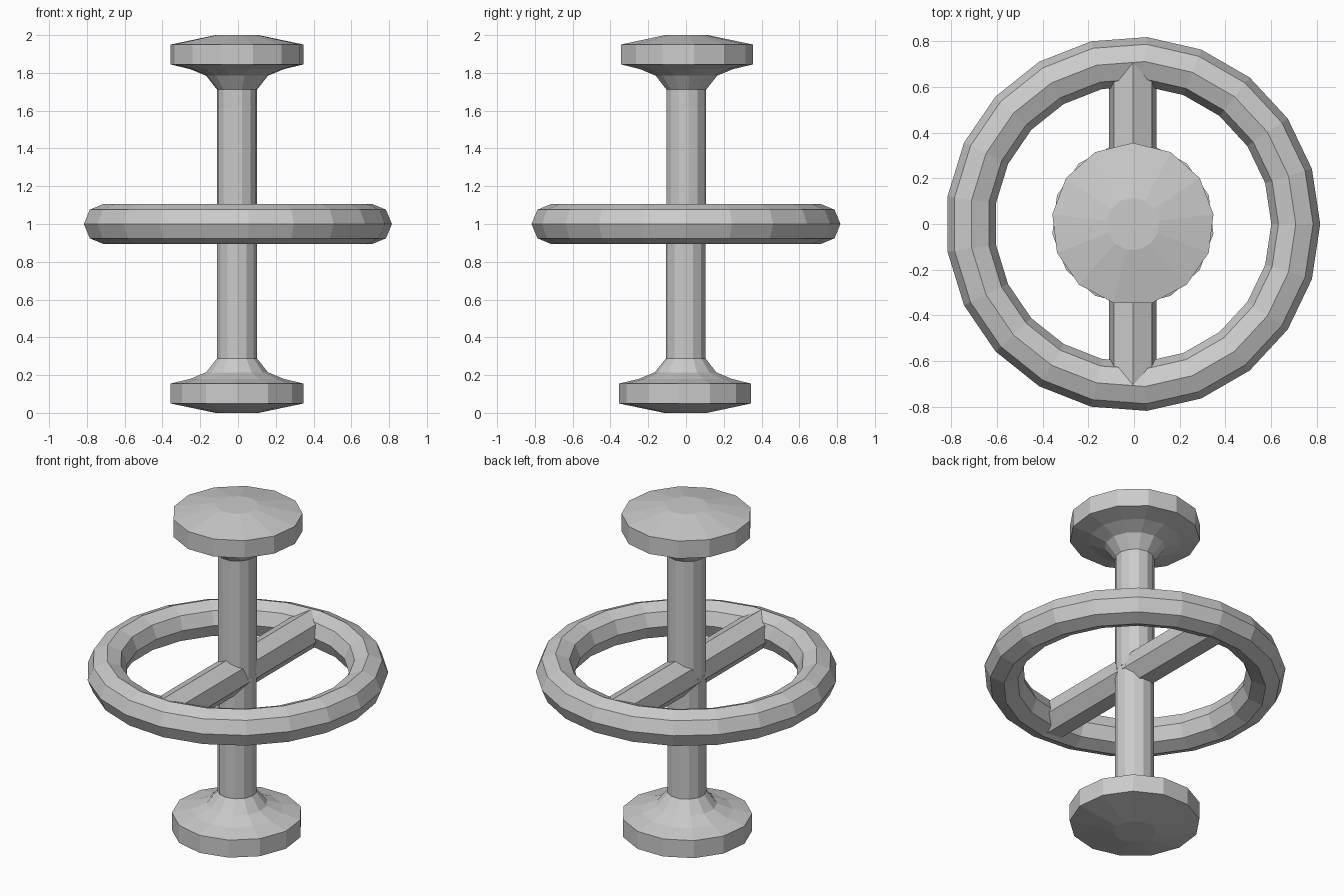
import bpy, bmesh, math
from mathutils import Matrix

if "Cube" in bpy.data.objects:
    bpy.data.objects.remove(bpy.data.objects["Cube"])

CX = -0.005  # shared axis offset from the odd-sided ring


def mesh_object(name, bm, matrix):
    bmesh.ops.recalc_face_normals(bm, faces=bm.faces)
    bm.transform(matrix)
    me = bpy.data.meshes.new(name)
    bm.to_mesh(me)
    bm.free()
    ob = bpy.data.objects.new(name, me)
    bpy.context.collection.objects.link(ob)
    return ob


def lathe(name, profile, sides, start, matrix):
    """Turn (radius, height) points around z with flat facets and end caps."""
    bm = bmesh.new()
    rings = []
    for r, z in profile:
        angles = [start + 2 * math.pi * i / sides for i in range(sides)]
        rings.append([bm.verts.new((r * math.cos(a), r * math.sin(a), z)) for a in angles])
    for a, b in zip(rings, rings[1:]):
        for i in range(sides):
            j = (i + 1) % sides
            bm.faces.new((a[i], a[j], b[j], b[i]))
    bm.faces.new(rings[0])
    bm.faces.new(rings[-1])
    return mesh_object(name, bm, matrix)


# Post halves with flared discs; the lower one is the upper one turned over
post = [(0.107, 0.0), (0.107, 0.712), (0.165, 0.785), (0.25, 0.82),
        (0.355, 0.845), (0.355, 0.95), (0.115, 1.0)]
centre = Matrix.Translation((CX, 0, 1))
lathe("upper_post", post, 13, math.pi / 2, centre)
lathe("lower_post", post, 13, math.pi / 2, centre @ Matrix.Rotation(math.pi, 4, 'X'))

# Crossbar halves, seven-sided with a ridge on top
for name, turn in (("back_spoke", 0), ("front_spoke", math.pi)):
    m = centre @ Matrix.Rotation(turn, 4, 'Z') @ Matrix.Rotation(-math.pi / 2, 4, 'X')
    lathe(name, [(0.106, 0.0), (0.106, 0.705)], 7, -math.pi / 2, m)

# Ring
bpy.ops.mesh.primitive_torus_add(major_segments=21, minor_segments=8,
                                 major_radius=0.713, minor_radius=0.107,
                                 location=(CX, 0, 1))
bpy.context.object.name = "ring"
